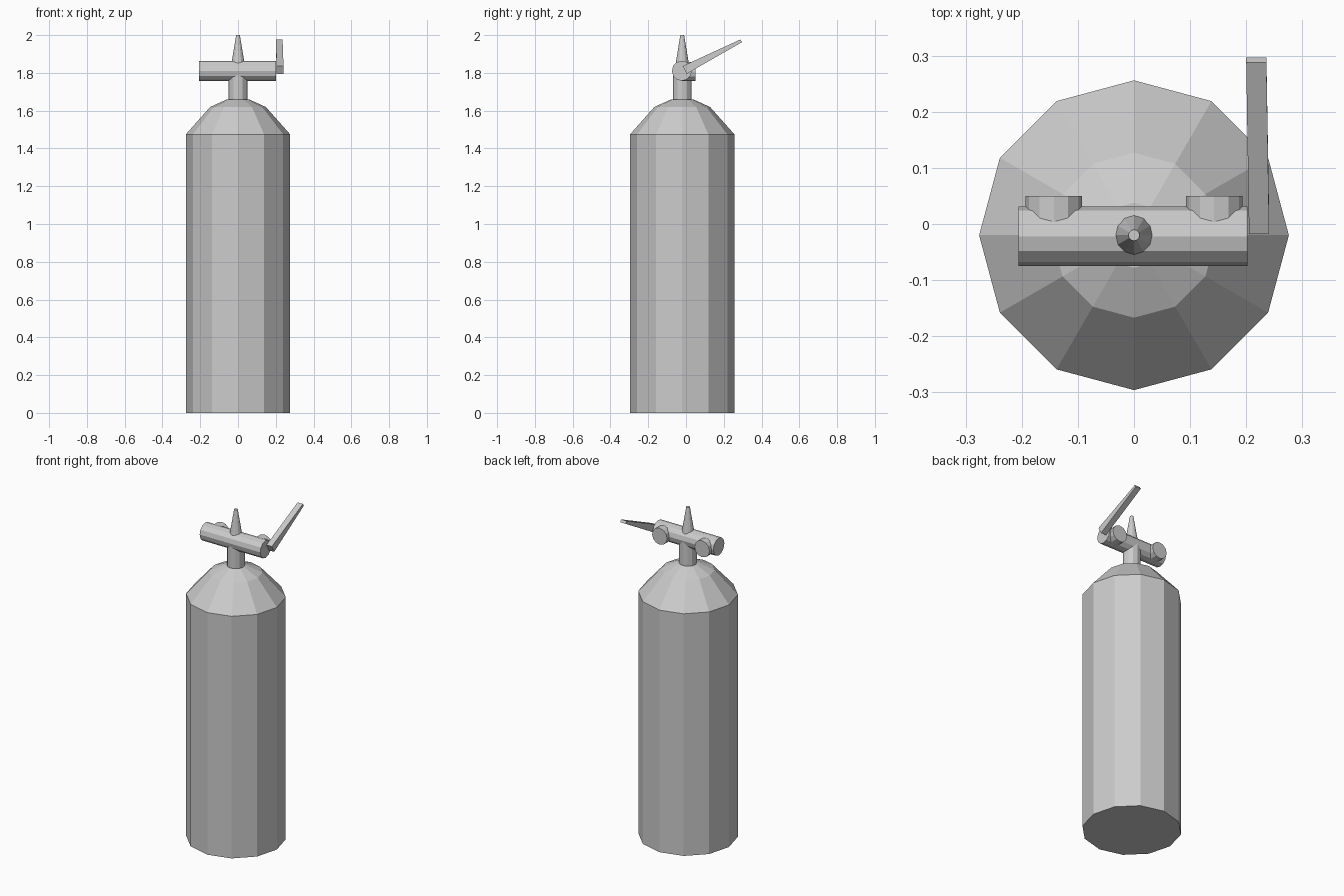
import bpy
import bmesh
from math import cos, sin, pi
from mathutils import Matrix

cube = bpy.data.objects.get("Cube")
if cube:
    bpy.data.objects.remove(cube, do_unlink=True)

SIDES = 12
AXIS_Y = -0.02
BAR_Z = 1.811

# Single grey paint
grey = bpy.data.materials.new("light_grey")
grey.use_nodes = True
colour = (0.6, 0.6, 0.6, 1)
grey.diffuse_color = colour
grey.node_tree.nodes["Principled BSDF"].inputs["Base Color"].default_value = colour


def finish(name, bm):
    bmesh.ops.recalc_face_normals(bm, faces=bm.faces)
    mesh = bpy.data.meshes.new(name)
    bm.to_mesh(mesh)
    bm.free()
    mesh.materials.append(grey)
    obj = bpy.data.objects.new(name, mesh)
    bpy.context.collection.objects.link(obj)
    return obj


def lathe(name, profile, matrix):
    """Turn (radius, height) points round z, cap both ends, then place."""
    bm = bmesh.new()
    rings = []
    for r, h in profile:
        angles = [2 * pi * i / SIDES for i in range(SIDES)]
        rings.append([bm.verts.new((r * cos(a), r * sin(a), h)) for a in angles])
    for low, high in zip(rings, rings[1:]):
        for i in range(SIDES):
            j = (i + 1) % SIDES
            bm.faces.new((low[i], low[j], high[j], high[i]))
    bm.faces.new(rings[0])
    bm.faces.new(rings[-1])
    bm.transform(matrix)
    return finish(name, bm)


upright = Matrix.Translation((0, AXIS_Y, 0))

# Tank with sloped shoulder
lathe("tank", [(0.276, 0), (0.276, 1.475), (0.147, 1.62), (0.058, 1.66)], upright)

# Neck and pointed top
lathe("neck", [(0.05, 1.65), (0.05, BAR_Z)], upright)
lathe("top_spike", [(0.038, 1.83), (0.01, 2.0)], upright)

# Horizontal valve bar
lathe("valve_bar", [(0.053, -0.206), (0.053, 0.202)],
      Matrix.Translation((0, AXIS_Y - 0.002, BAR_Z)) @ Matrix.Rotation(pi / 2, 4, "Y"))

# Pair of rear outlets
for side, x in (("right", -0.143), ("left", 0.143)):
    lathe(side + "_outlet", [(0.0505, -0.05), (0.0505, 0.02)],
          Matrix.Translation((x, 0, BAR_Z - 0.004)) @ Matrix.Rotation(pi / 2, 4, "X"))

# Tapered lever, leaning slightly inwards toward its tip
bm = bmesh.new()
outline = [(-0.018, 1.836, 0.205), (0.004, 1.795, 0.205),
           (0.297, 1.963, 0.2), (0.288, 1.977, 0.2)]
inner = [bm.verts.new((x, y, z)) for y, z, x in outline]
outer = [bm.verts.new((x + 0.036, y, z)) for y, z, x in outline]
bm.faces.new(inner)
bm.faces.new(outer)
for i in range(4):
    j = (i + 1) % 4
    bm.faces.new((inner[i], inner[j], outer[j], outer[i]))
finish("lever", bm)
